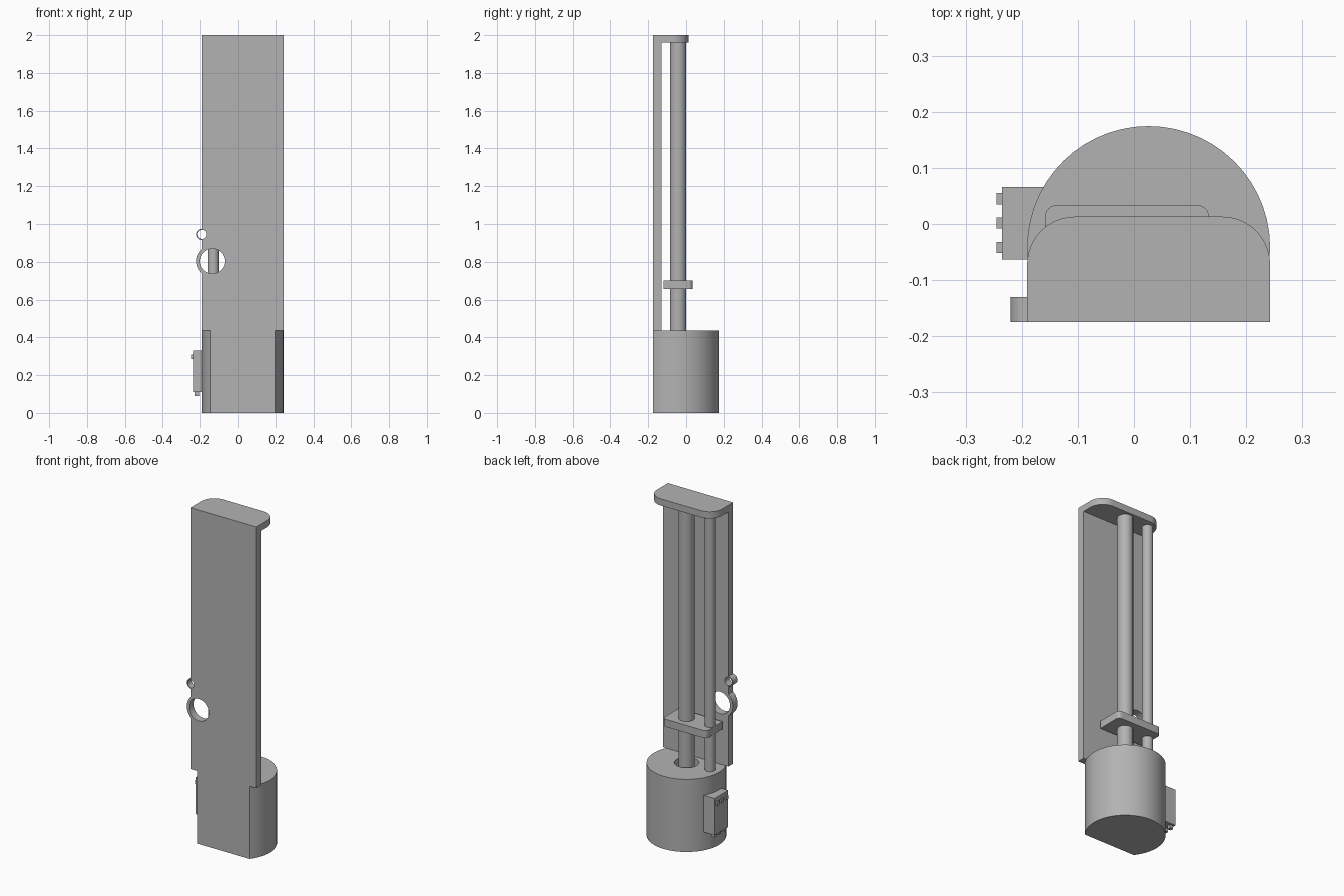
import bpy, bmesh, math
from math import cos, sin, pi, radians
from mathutils import Vector

cube = bpy.data.objects.get("Cube")
if cube:
    bpy.data.objects.remove(cube, do_unlink=True)

# One plain grey for every part
GREY = (0.45, 0.45, 0.45, 1)
grey = bpy.data.materials.new("plain_grey")
grey.use_nodes = True
grey.diffuse_color = GREY
grey.node_tree.nodes["Principled BSDF"].inputs["Base Color"].default_value = GREY

AXIS_X, AXIS_Y = 0.026, -0.042    # column axis
FRONT, BACK = -0.1745, -0.13      # back plate faces
LEFT, RIGHT = 0.2425, -0.1905     # plate sides
BASE_TOP = 0.435
CAP_BOTTOM = 1.96
SMALL_X = -0.13


def arc(cx, cy, r, a0, a1, n=12):
    """Points on an arc, angles in degrees."""
    steps = [radians(a0 + (a1 - a0) * i / n) for i in range(n + 1)]
    return [(cx + r * cos(a), cy + r * sin(a)) for a in steps]


def circle(cx, cy, r, n=36):
    return arc(cx, cy, r, 0, 360, n)[:-1]


def prism(name, outline, lo, hi, axis="Z"):
    """Extrude a flat outline along Z, or an x-z outline along Y."""
    def place(p, d):
        return Vector((p[0], p[1], d)) if axis == "Z" else Vector((p[0], d, p[1]))
    bm = bmesh.new()
    face = bm.faces.new([bm.verts.new(place(p, lo)) for p in outline])
    new = bmesh.ops.extrude_face_region(bm, geom=[face])["geom"]
    shift = place((0, 0), hi - lo)
    bmesh.ops.translate(bm, vec=shift, verts=[v for v in new if isinstance(v, bmesh.types.BMVert)])
    bmesh.ops.recalc_face_normals(bm, faces=bm.faces)
    mesh = bpy.data.meshes.new(name)
    bm.to_mesh(mesh)
    bm.free()
    mesh.materials.append(grey)
    obj = bpy.data.objects.new(name, mesh)
    bpy.context.collection.objects.link(obj)
    return obj


def box(name, x0, x1, y0, y1, z0, z1):
    return prism(name, [(x0, y0), (x1, y0), (x1, y1), (x0, y1)], z0, z1)


def cut(obj, cutter):
    """Subtract the cutter, then discard it."""
    mod = obj.modifiers.new("cut", "BOOLEAN")
    mod.operation, mod.solver, mod.object = "DIFFERENCE", "EXACT", cutter
    bpy.context.view_layer.objects.active = obj
    bpy.ops.object.modifier_apply(modifier=mod.name)
    bpy.data.objects.remove(cutter, do_unlink=True)


def smooth(obj):
    bpy.ops.object.select_all(action="DESELECT")
    obj.select_set(True)
    bpy.context.view_layer.objects.active = obj
    bpy.ops.object.shade_smooth_by_angle(angle=radians(30))


# Round base with a flat front and a socket for the main rod
R = 0.2165
flat = math.degrees(math.asin((FRONT - AXIS_Y) / R))
base = prism("base", arc(AXIS_X, AXIS_Y, R, flat, 180 - flat, 40), 0, BASE_TOP)
cut(base, prism("socket_cutter", circle(AXIS_X, AXIS_Y, 0.067), 0.2, 0.6))
smooth(base)

# Tall plate with two round lugs swelling out of its side
holes = [(-0.19, 0.945, 0.03, 0.024), (-0.135, 0.803, 0.085, 0.066)]
outline = [(RIGHT, BASE_TOP), (LEFT, BASE_TOP), (LEFT, CAP_BOTTOM), (RIGHT, CAP_BOTTOM)]
for x, z, outer, inner in holes:
    a = math.degrees(math.acos((RIGHT - x) / outer))
    outline += arc(x, z, outer, a, 360 - a, 16)
plate = prism("tall_plate", outline, FRONT, BACK, "Y")
for x, z, outer, inner in holes:
    cut(plate, prism("hole_cutter", circle(x, z, inner), -0.3, 0, "Y"))
smooth(plate)

# Top cap, rounded at the back corners
CR, cap_back = 0.085, 0.013
cap = [(RIGHT, FRONT), (LEFT, FRONT)]
cap += arc(LEFT - CR, cap_back - CR, CR, 0, 90)
cap += arc(RIGHT + CR, cap_back - CR, CR, 90, 180)
smooth(prism("top_cap", cap, CAP_BOTTOM, 2.0))

# Two upright rods
smooth(prism("main_rod", circle(AXIS_X, AXIS_Y, 0.043), 0.2, CAP_BOTTOM))
smooth(prism("guide_rod", circle(SMALL_X, AXIS_Y, 0.03), BASE_TOP, CAP_BOTTOM))

# Sliding carriage joining the rods
CX0, CX1, CY0, CY1, r = -0.159, 0.134, -0.12, 0.034, 0.022
slider = [(CX0, CY0), (CX1, CY0)]
slider += arc(CX1 - r, CY1 - r, r, 0, 90, 6) + arc(CX0 + r, CY1 - r, r, 90, 180, 6)
smooth(prism("carriage", slider, 0.655, 0.7))

# Control box with three buttons and three connectors
box("control_box", -0.235, -0.14, -0.063, 0.066, 0.11, 0.33)
for i, y in enumerate((-0.042, 0.002, 0.045)):
    box(f"button_{i + 1}", -0.245, -0.23, y - 0.01, y + 0.01, 0.285, 0.308)
    box(f"connector_{i + 1}", -0.228, -0.205, y - 0.01, y + 0.01, 0.09, 0.115)
